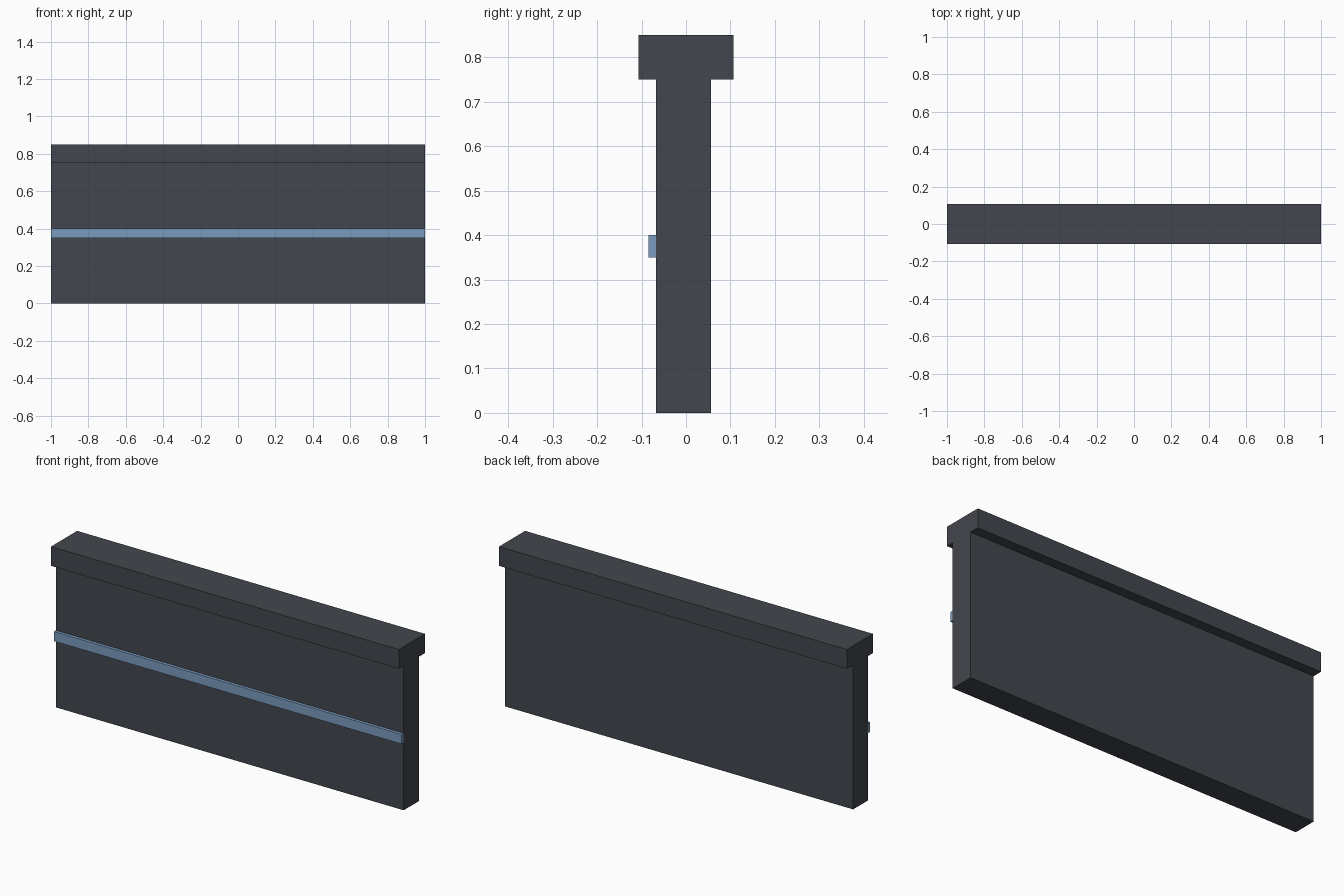
import bpy

if "Cube" in bpy.data.objects:
    bpy.data.objects.remove(bpy.data.objects["Cube"])


def material(name, rgb):
    m = bpy.data.materials.new(name)
    m.diffuse_color = (*rgb, 1.0)
    m.use_nodes = True
    m.node_tree.nodes["Principled BSDF"].inputs["Base Color"].default_value = m.diffuse_color
    return m


def extrude_along_x(name, profile, mat, half=1.0):
    """Prism from a (y, z) profile, listed counter-clockwise seen from +x."""
    n = len(profile)
    verts = [(x, y, z) for x in (-half, half) for y, z in profile]
    faces = [tuple(reversed(range(n))), tuple(range(n, 2 * n))]
    faces += [(i, (i + 1) % n, (i + 1) % n + n, i + n) for i in range(n)]
    mesh = bpy.data.meshes.new(name)
    mesh.from_pydata(verts, [], faces)
    mesh.materials.append(mat)
    obj = bpy.data.objects.new(name, mesh)
    bpy.context.collection.objects.link(obj)
    return obj


dark = material("dark slate grey", (0.055, 0.061, 0.075))
blue = material("steel blue", (0.195, 0.335, 0.53))

# Wall with overhanging cap, as one T-shaped profile
extrude_along_x("barrier_wall", [
    (-0.068, 0), (0.056, 0), (0.056, 0.75), (0.107, 0.75),
    (0.107, 0.85), (-0.107, 0.85), (-0.107, 0.75), (-0.068, 0.75)], dark)

# Raised trim strip on the front
extrude_along_x("trim_strip", [
    (-0.084, 0.35), (-0.068, 0.35), (-0.068, 0.40), (-0.084, 0.40)], blue)
